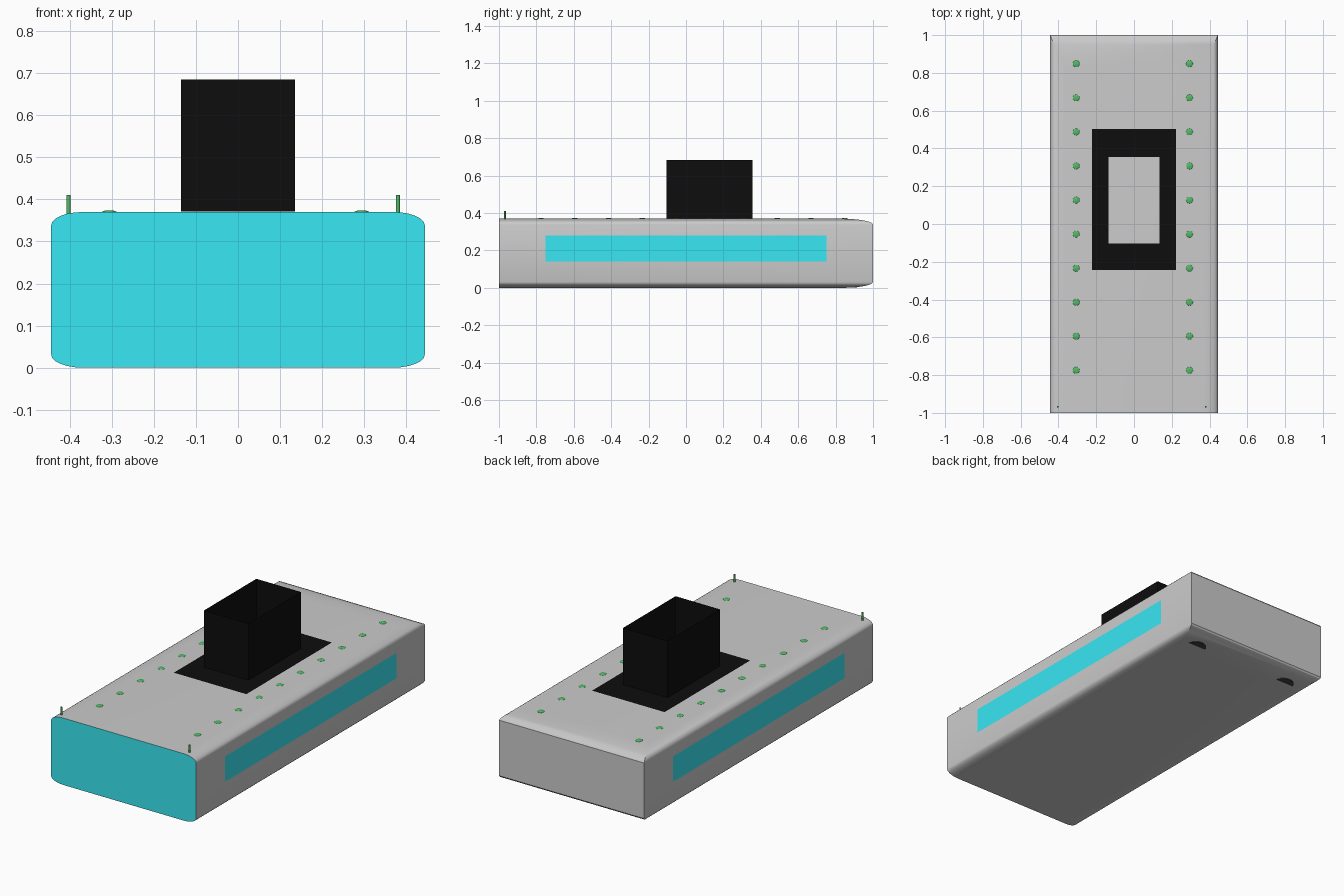
import bpy, bmesh
from mathutils import Matrix

if "Cube" in bpy.data.objects:
    bpy.data.objects.remove(bpy.data.objects["Cube"])


def material(name, rgb):
    m = bpy.data.materials.new(name)
    m.diffuse_color = (*rgb, 1)
    m.use_nodes = True
    m.node_tree.nodes["Principled BSDF"].inputs["Base Color"].default_value = m.diffuse_color
    return m


CYAN = material("cyan", (0.04, 0.8, 0.9))
BLACK = material("black", (0.004, 0.004, 0.004))
GREEN = material("green", (0.08, 0.5, 0.13))
DARK = material("dark", (0.05, 0.05, 0.05))


def finish(name, bm, mat=None, smooth=False):
    me = bpy.data.meshes.new(name)
    bm.to_mesh(me)
    bm.free()
    ob = bpy.data.objects.new(name, me)
    bpy.context.collection.objects.link(ob)
    if mat:
        me.materials.append(mat)
    if smooth:
        bpy.ops.object.select_all(action='DESELECT')
        ob.select_set(True)
        bpy.context.view_layer.objects.active = ob
        bpy.ops.object.shade_smooth_by_angle()
    return ob


def cylinder(name, x, y, z0, z1, r, mat):
    bm = bmesh.new()
    bmesh.ops.create_cone(bm, cap_ends=True, segments=24, radius1=r, radius2=r, depth=z1 - z0,
                          matrix=Matrix.Translation((x, y, (z0 + z1) / 2)))
    return finish(name, bm, mat, True)


# Hull: cube bevelled along its length and at the back, then stretched
bm = bmesh.new()
bmesh.ops.create_cube(bm, size=2)
edges = []
for e in bm.edges:
    a, b = e.verts[0].co, e.verts[1].co
    lengthwise = abs(a.y - b.y) > 1
    rear_cross = abs(a.x - b.x) > 1 and a.y > 0
    if lengthwise or rear_cross:
        edges.append(e)
bmesh.ops.bevel(bm, geom=edges, offset=0.17, segments=6, profile=0.5, affect='EDGES')
bmesh.ops.scale(bm, vec=(0.444, 1, 0.185), verts=bm.verts)
bmesh.ops.translate(bm, vec=(0, 0, 0.185), verts=bm.verts)
bm.normal_update()
for f in bm.faces:
    f.material_index = 1 if f.normal.y < -0.9 else 0
hull = finish("hull", bm, smooth=True)
indices = [p.material_index for p in hull.data.polygons]
hull.data.materials.append(material("grey", (0.8, 0.8, 0.8)))
hull.data.materials.append(CYAN)
hull.data.polygons.foreach_set("material_index", indices)

# Long cyan windows on both sides
for side, s in (("left", -1), ("right", 1)):
    bm = bmesh.new()
    pts = [(-0.75, 0.14), (0.75, 0.14), (0.75, 0.28), (-0.75, 0.28)]
    bm.faces.new([bm.verts.new((s * 0.4455, y, z)) for y, z in pts[::s]])
    finish(side + "_window", bm, CYAN)

# Open chimney: flat flange and thin walls
bm = bmesh.new()


def ring(x, y0, y1, z):
    return [bm.verts.new(p) for p in ((-x, y0, z), (x, y0, z), (x, y1, z), (-x, y1, z))]


rings = [ring(0.222, -0.244, 0.504, 0.3715), ring(0.136, -0.103, 0.355, 0.3715),
         ring(0.136, -0.103, 0.355, 0.685)]
for lo, hi in zip(rings, rings[1:]):
    for i in range(4):
        j = (i + 1) % 4
        bm.faces.new((lo[i], lo[j], hi[j], hi[i]))
finish("chimney", bm, BLACK)

# Two rows of deck lights
for side, x in (("left", -0.306), ("right", 0.294)):
    bm = bmesh.new()
    for i in range(10):
        bmesh.ops.create_uvsphere(
            bm, u_segments=16, v_segments=8, radius=0.018,
            matrix=Matrix.Translation((x, 0.848 - 0.1803 * i, 0.3695)) @ Matrix.Diagonal((1, 1, 0.25, 1)))
    finish(side + "_deck_lights", bm, GREEN, True)

# Front corner posts
cylinder("left_post", -0.403, -0.968, 0.35, 0.41, 0.005, GREEN)
cylinder("right_post", 0.38, -0.968, 0.35, 0.41, 0.005, GREEN)

# Round pads under the rear
for side, x in (("left", -0.3), ("right", 0.3)):
    cylinder(side + "_rear_pad", x, 0.855, 0.001, 0.06, 0.06, DARK)
